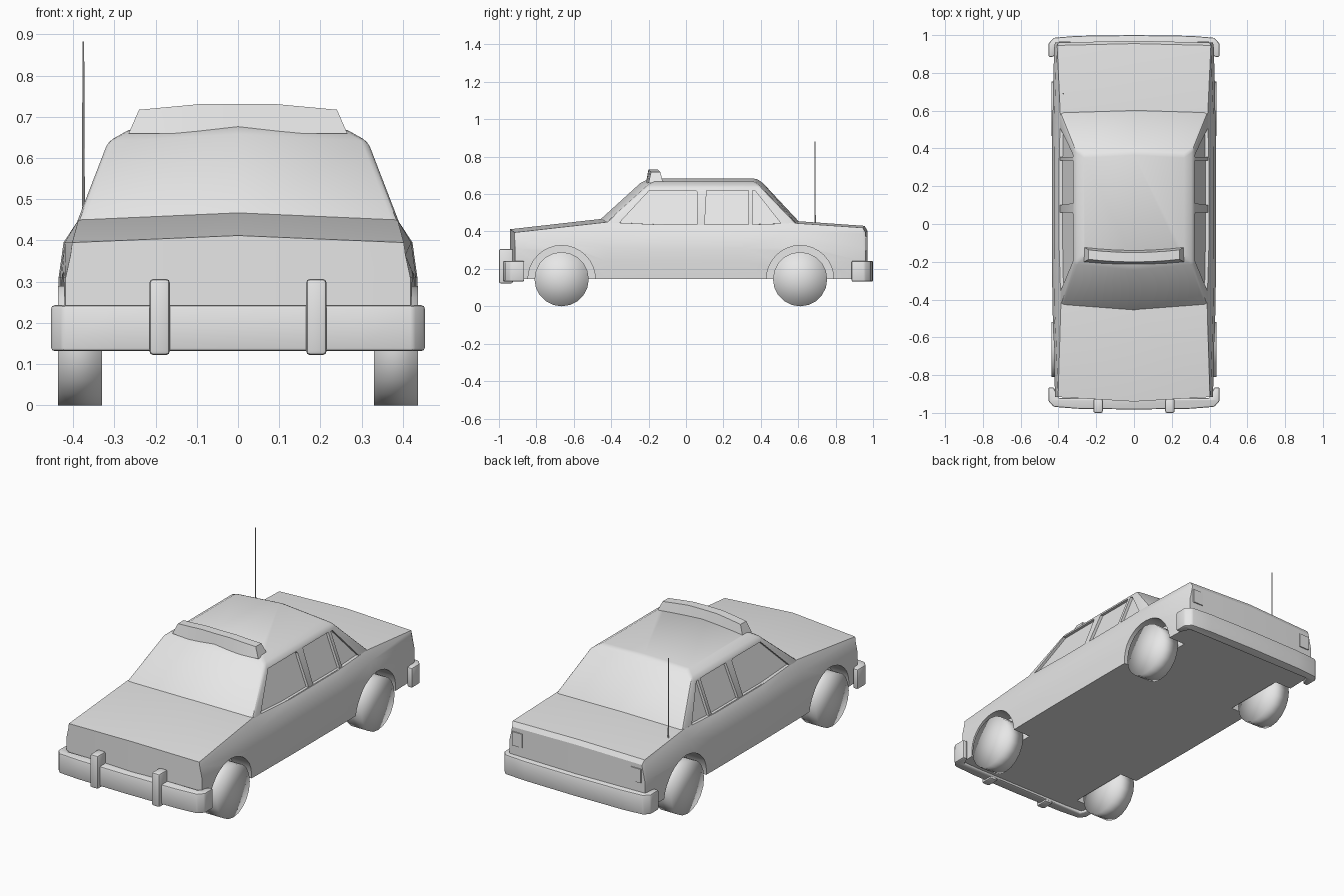
import bpy, bmesh, math
from mathutils import Matrix

if "Cube" in bpy.data.objects:
    bpy.data.objects.remove(bpy.data.objects["Cube"], do_unlink=True)

grey = bpy.data.materials.new("plain_grey")
grey.use_nodes = True
grey.diffuse_color = (0.8, 0.8, 0.8, 1)
grey.node_tree.nodes["Principled BSDF"].inputs["Base Color"].default_value = (0.8, 0.8, 0.8, 1)


def activate(ob):
    bpy.ops.object.select_all(action='DESELECT')
    ob.select_set(True)
    bpy.context.view_layer.objects.active = ob


def make(name, bm):
    bmesh.ops.recalc_face_normals(bm, faces=bm.faces)
    mesh = bpy.data.meshes.new(name)
    bm.to_mesh(mesh)
    bm.free()
    mesh.materials.append(grey)
    ob = bpy.data.objects.new(name, mesh)
    bpy.context.collection.objects.link(ob)
    return ob


def loft(name, rings, split=None):
    """Skin closed rings; end caps may be split between point 0 and point split."""
    bm = bmesh.new()
    rows = [[bm.verts.new(p) for p in ring] for ring in rings]
    n = len(rows[0])
    for a, b in zip(rows, rows[1:]):
        for i in range(n):
            j = (i + 1) % n
            bm.faces.new((a[i], a[j], b[j], b[i]))
    for row in (rows[0], rows[-1]):
        if split:
            bm.faces.new(row[:split + 1])
            bm.faces.new(row[split:] + row[:1])
        else:
            bm.faces.new(row)
    return make(name, bm)


def wheel_shape(name, radius, x0, x1, y, z, sides):
    bm = bmesh.new()
    turn = Matrix.Translation(((x0 + x1) / 2, y, z)) @ Matrix.Rotation(math.pi / 2, 4, 'Y')
    bmesh.ops.create_cone(bm, cap_ends=True, cap_tris=True, segments=sides,
                          radius1=radius, radius2=radius, depth=abs(x1 - x0), matrix=turn)
    return make(name, bm)


def apply(ob, kind, **settings):
    mod = ob.modifiers.new(kind, kind)
    for key, value in settings.items():
        setattr(mod, key, value)
    activate(ob)
    bpy.ops.object.modifier_apply(modifier=mod.name)


def cut(ob, cutter):
    cutter.hide_render = True
    apply(ob, 'BOOLEAN', object=cutter, operation='DIFFERENCE', solver='EXACT')
    bpy.data.objects.remove(cutter, do_unlink=True)


def smooth(ob, angle=30):
    activate(ob)
    bpy.ops.object.shade_smooth_by_angle(angle=math.radians(angle))


def mirror_ring(half):
    """Half ring from x=0 to x=0, completed on the other side."""
    return half + [(-x, y, z) for x, y, z in half[-2:0:-1]]


# Lower body: y, centre bulge, half width, deck edge x, deck edge z, deck centre z
stations = [
    (-.915, -.025, .418, .402, .395, .412),
    (-.42, -.035, .432, .387, .45, .467),
    (-.1, 0, .435, .397, .435, .44),
    (.3, 0, .435, .397, .435, .44),
    (.575, .025, .433, .39, .445, .455),
    (.945, .01, .422, .407, .42, .43),
    (.96, .01, .418, .40, .395, .405),
]
rings = []
for y, bulge, w, e, h, top in stations:
    half = [(0, .145), (w - .008, .145), (w, .24), (w, .31),
            (w - .012, min(.395, h - .03)), (e, h), (0, top)]
    rings.append(mirror_ring([(x, y + bulge * (1 - x / w), z) for x, z in half]))
body = loft("body", rings, split=6)

# Wheels and wheel arches
for axle, y in (("front", -.665), ("rear", .61)):
    for side, s in (("left", 1), ("right", -1)):
        cut(body, wheel_shape("arch_cutter", .18, s * .315, s * .6, y, .145, 32))
        wheel = wheel_shape(f"{axle}_{side}_wheel", .145, s * .33, s * .437, y, .145, 20)
        wheel.data.shade_smooth()
smooth(body, 25)

# Cabin: each level gives front centre, front corner, rear corner, rear centre
levels = [
    [(0, -.49, .435), (.398, -.452, .425), (.398, .607, .425), (0, .625, .43)],
    [(0, -.245, .658), (.315, -.212, .64), (.315, .40, .64), (0, .415, .655)],
    [(0, -.20, .682), (.265, -.17, .668), (.265, .365, .668), (0, .38, .682)],
]
cabin = loft("cabin", [mirror_ring(level) for level in levels], split=3)
apply(cabin, 'BEVEL', width=.014, segments=2, limit_method='ANGLE',
      angle_limit=math.radians(30))

# Side window recesses, parallel to the leaning cabin side
low, high = .437, .62
windows = [
    [(-.365, low), (-.195, high), (.052, high), (.06, high - .01), (.06, low)],
    [(.10, low), (.11, high), (.335, high), (.335, low)],
    [(.356, low), (.356, high), (.372, high - .005), (.512, low)],
]
for s in (1, -1):
    for outline in windows:
        def wall(depth):
            return [(s * (.398 - (z - .425) * .386 + depth), y, z) for y, z in outline]
        cut(cabin, loft("window_cutter", [wall(-.016), wall(.1)]))
smooth(cabin)

# Roof light bar, bowed forward along the windscreen
bar = []
for x in (-1, -.7, -.37, 0, .37, .7, 1):
    y = -.014 * (1 - x * x)
    drop = .014 * max(0, (abs(x) - .37) / .63)
    bar.append([(x * .265, y - .20, .66), (x * .24, y - .187, .731 - drop),
                (x * .24, y - .137, .731 - drop), (x * .265, y - .122, .66)])
smooth(loft("roof_light_bar", bar))


# Wrap-around bumpers
def bumper(name, end, back, tip):
    half = [(0, tip), (.30, tip - end * .004), (.425, tip - end * .014), (.453, tip - end * .045),
            (.453, back), (.425, back), (.40, tip - end * .06), (0, tip - end * .06)]
    outline = [(x, y) for x, y, _ in mirror_ring([(x, y, 0) for x, y in half])]
    ob = loft(name, [[(x, y, z) for x, y in outline] for z in (.132, .243)])
    apply(ob, 'BEVEL', width=.008, segments=2, limit_method='ANGLE',
          angle_limit=math.radians(40))
    smooth(ob, 40)


bumper("front_bumper", -1, -.865, -.982)
bumper("rear_bumper", 1, .885, 1.0)

# Bumper guards and tail lamps
for side, s in (("left", 1), ("right", -1)):
    def block(name, x0, x1, y0, y1, z0, z1):
        return loft(name, [[(s * x0, y0, z), (s * x1, y0, z), (s * x1, y1, z), (s * x0, y1, z)]
                           for z in (z0, z1)])
    guard = block(f"{side}_bumper_guard", .165, .215, -1.0, -.925, .122, .307)
    apply(guard, 'BEVEL', width=.01, segments=2)
    smooth(guard, 40)
    block(f"{side}_tail_lamp", .335, .397, .958, .967, .295, .372)

# Aerial
bm = bmesh.new()
bmesh.ops.create_cone(bm, cap_ends=True, segments=8, radius1=.004, radius2=.002, depth=.46,
                      matrix=Matrix.Translation((-.375, .69, .652)))
smooth(make("aerial", bm), 40)
